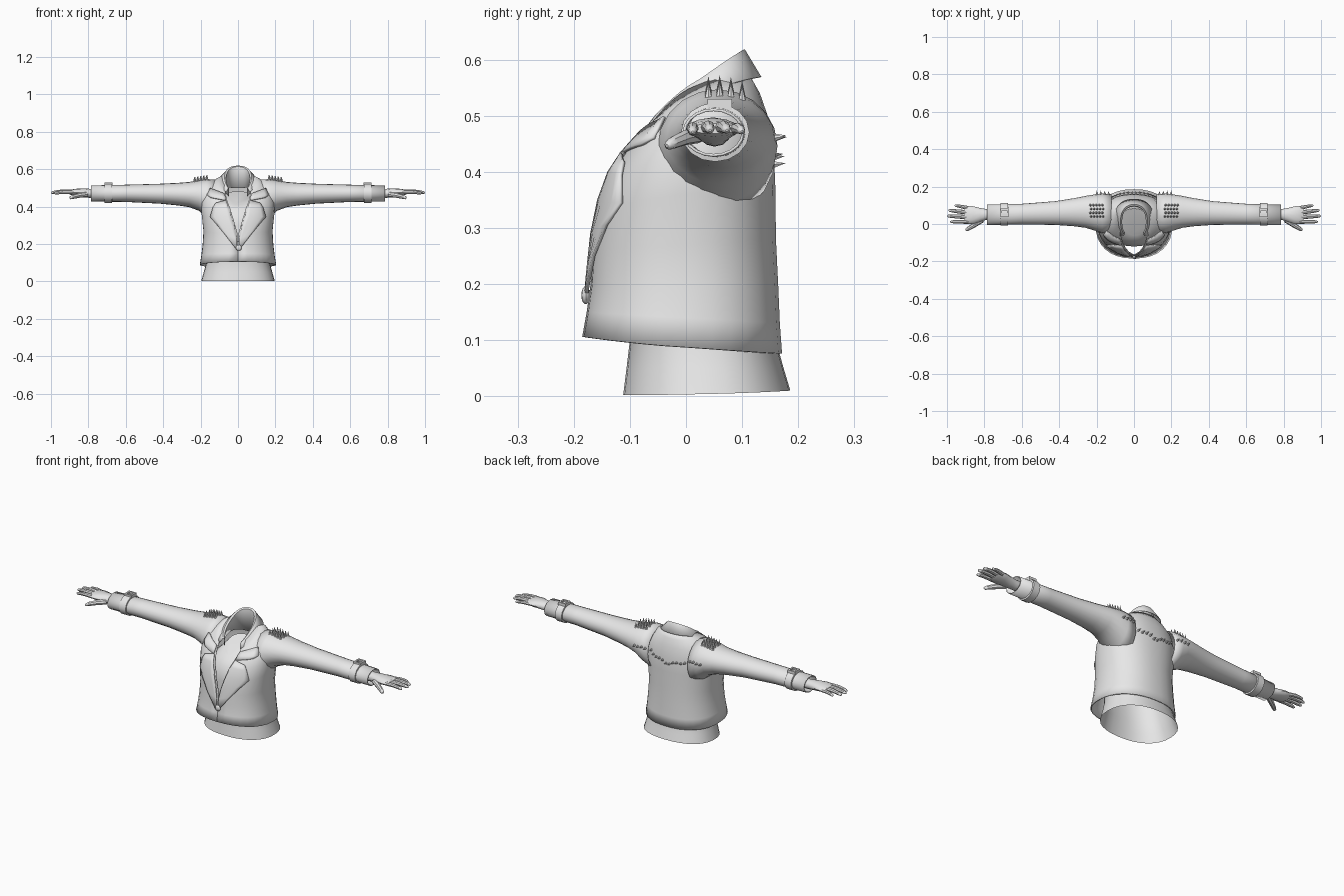
import bpy, bmesh, math, random
from mathutils import Vector
from mathutils.bvhtree import BVHTree

if "Cube" in bpy.data.objects:
    bpy.data.objects.remove(bpy.data.objects["Cube"])

random.seed(3)
cloth = bpy.data.materials.new("plain_grey")
cloth.diffuse_color = (0.8, 0.8, 0.8, 1)
cloth.use_nodes = True
cloth.node_tree.nodes["Principled BSDF"].inputs["Base Color"].default_value = cloth.diffuse_color


def finish(name, bm, mirror=False, thick=0, angle=40):
    me = bpy.data.meshes.new(name)
    bm.to_mesh(me)
    bm.free()
    ob = bpy.data.objects.new(name, me)
    bpy.context.collection.objects.link(ob)
    me.materials.append(cloth)
    if thick:
        m = ob.modifiers.new("thickness", 'SOLIDIFY')
        m.thickness, m.offset = thick, -1
    if mirror:
        ob.modifiers.new("mirror", 'MIRROR').use_mirror_merge = False
    bpy.ops.object.select_all(action='DESELECT')
    ob.select_set(True)
    bpy.context.view_layer.objects.active = ob
    bpy.ops.object.shade_smooth_by_angle(angle=math.radians(angle))
    return ob


def skin(bm, rings, closed=True, cap_start=False, cap_end=False):
    """Join rows of points with quads."""
    rows = [[bm.verts.new(p) for p in r] for r in rings]
    n = len(rows[0])
    for a, b in zip(rows, rows[1:]):
        for j in range(n if closed else n - 1):
            k = (j + 1) % n
            bm.faces.new((a[j], a[k], b[k], b[j]))
    if cap_start:
        bm.faces.new(rows[0][::-1])
    if cap_end:
        bm.faces.new(rows[-1])
    return bm


def spw(v, p):
    return math.copysign(abs(v) ** p, v)


def body_ring(zf, zs, zb, rx, yf, yb, gap=0, n=32, p=0.88):
    """Horizontal section with front, side and back heights and a front gap."""
    a0 = math.asin(min(1, gap / rx) ** (1 / p))
    pts = []
    for j in range(n):
        t = a0 + (2 * math.pi - 2 * a0) * j / ((n - 1) if gap else n)
        c = math.cos(t)
        z = zs + (zb - zf) / 2 * -c + ((zf + zb) / 2 - zs) * c * c
        pts.append((rx * spw(math.sin(t), p), (yf + yb) / 2 - (yb - yf) / 2 * spw(c, p), z))
    return pts


def x_ring(x, y0, y1, z0, z1, n=16):
    """Section across the arm direction."""
    return [(x, (y0 + y1) / 2 + (y1 - y0) / 2 * math.cos(2 * math.pi * j / n),
             (z0 + z1) / 2 + (z1 - z0) / 2 * math.sin(2 * math.pi * j / n)) for j in range(n)]


# Jacket body, open down the front into a V
body = [(.106, .088, .076, .205, -.185, .172, .001), (.15, .14, .13, .196, -.177, .168, .001),
        (.2, .2, .2, .189, -.17, .165, .001), (.26, .27, .28, .185, -.167, .161, .004),
        (.33, .36, .37, .195, -.157, .16, .024), (.39, .43, .44, .197, -.14, .157, .042),
        (.43, .49, .50, .18, -.115, .146, .058), (.455, .535, .54, .13, -.09, .132, .066),
        (.47, .555, .57, .085, -.075, .115, .066)]
bm = skin(bmesh.new(), [body_ring(*r) for r in body], closed=False)
trees = [BVHTree.FromBMesh(bm)]
finish("jacket_body", bm, thick=.006)

# Sleeves
sleeve = [(.12, -.05, .16, .32, .545), (.17, -.05, .163, .345, .547), (.21, -.035, .158, .378, .54),
          (.26, -.02, .15, .397, .532), (.32, -.012, .138, .406, .527), (.42, -.005, .122, .416, .522),
          (.6, -.002, .108, .425, .517), (.785, -.006, .104, .427, .513)]
bm = skin(bmesh.new(), [x_ring(*s, n=20) for s in sleeve])
trees.append(BVHTree.FromBMesh(bm))
finish("sleeve", bm, mirror=True, thick=.005)

# Cuff strap and buckle
strap = [(.672, 0, .104, .426, .514), (.674, -.009, .113, .418, .523),
         (.713, -.009, .113, .418, .523), (.715, 0, .104, .426, .514)]
finish("cuff_strap", skin(bmesh.new(), [x_ring(*s) for s in strap]), mirror=True)


def frame(h, z):
    return [(.693 + sx * h, .06 + sy * h, z) for sx, sy in ((-1, -1), (1, -1), (1, 1), (-1, 1))]


buckle = [frame(.022, .51), frame(.022, .53), frame(.013, .53), frame(.013, .51)]
finish("cuff_buckle", skin(bmesh.new(), buckle), mirror=True)

# Collar: inner stand, fold and turned-down leaf
collar = [(.44, .49, .50, .075, -.06, .085, .05), (.468, .55, .612, .066, -.074, .098, .05),
          (.47, .555, .616, .072, -.078, .104, .052), (.462, .535, .568, .105, -.086, .132, .062)]
finish("collar", skin(bmesh.new(), [body_ring(*r) for r in collar], closed=False), thick=.003)

# Shirt under the jacket
shirt = [(.002, .004, .01, .196, -.112, .186), (.05, .05, .05, .183, -.106, .174),
         (.1, .1, .1, .17, -.1, .16), (.3, .3, .3, .15, -.12, .14),
         (.38, .40, .42, .13, -.1, .125), (.41, .46, .48, .07, -.06, .085)]
finish("shirt", skin(bmesh.new(), [body_ring(*r) for r in shirt], cap_end=True))


def front_y(x, z):
    hits = [t.ray_cast(Vector((x, -1, z)), Vector((0, 1, 0)))[0] for t in trees]
    ys = [h.y for h in hits if h and h.y < .06]
    return min(ys) if ys else .03


# Lapels and collar points draped over the chest
def drape(name, inner, outer, lift, steps=5):
    rows = []
    for a, b in zip(inner, outer):
        row = []
        for k in range(steps + 1):
            x, z = (a[i] + (b[i] - a[i]) * k / steps for i in (0, 1))
            row.append((x, front_y(x, z) - lift, z))
        rows.append(row)
    finish(name, skin(bmesh.new(), rows, closed=False), mirror=True, thick=.006)


drape("lapel", [(.004, .17), (.006, .23), (.018, .29), (.036, .35), (.052, .4), (.064, .435)],
      [(.008, .17), (.07, .25), (.115, .305), (.15, .345), (.135, .395), (.12, .42)], .009)
drape("collar_point", [(.066, .435), (.068, .455), (.07, .47)],
      [(.15, .45), (.165, .462), (.15, .5)], .009)

# Front button
bm = bmesh.new()
bmesh.ops.create_uvsphere(bm, u_segments=12, v_segments=8, radius=.016)
for v in bm.verts:
    v.co = Vector((v.co.x + .004, v.co.y * .5 + front_y(.004, .18) - .006, v.co.z + .18))
finish("front_button", bm)


# Studs
def spike(bm, base, direction, r, h, n=6):
    d = Vector(direction).normalized()
    q = d.to_track_quat('Z', 'Y')
    ring = [bm.verts.new(base + q @ Vector((r * math.cos(2 * math.pi * i / n),
            r * math.sin(2 * math.pi * i / n), -.002))) for i in range(n)]
    tip = bm.verts.new(base + d * h)
    for i in range(n):
        bm.faces.new((ring[i], ring[(i + 1) % n], tip))


bm = bmesh.new()
for i in range(5):
    for j in range(4):
        x, y = .165 + .016 * i + .004 * (j % 2), .04 + .02 * j
        hit, nor, _, _ = trees[1].ray_cast(Vector((x, y, 1)), Vector((0, 0, -1)))
        if hit:
            spike(bm, hit, nor + Vector((0, 0, 1)), .007, .026)
finish("shoulder_spike", bm, mirror=True, angle=20)

bm = bmesh.new()
for i in range(10):
    x = .01 + .021 * i
    z = .41 + .055 * min(1, x / .17) + .006 * math.sin(i * 1.3)
    hits = [t.ray_cast(Vector((x, 1, z)), Vector((0, -1, 0)))[0] for t in trees]
    hits = [h for h in hits if h]
    if hits:
        spike(bm, max(hits, key=lambda h: h.y), (0, 1, .1), .007, .02)
finish("back_stud", bm, mirror=True, angle=20)

# Hand: wrist and palm, then fingers
palm = [(.74, .022, .08, .445, .495), (.79, .022, .08, .446, .495), (.82, .012, .085, .45, .497),
        (.86, .0, .095, .457, .496), (.895, .0, .097, .463, .491), (.905, .006, .092, .468, .486)]
finish("palm", skin(bmesh.new(), [x_ring(*p, n=12) for p in palm], cap_end=True), mirror=True)

digits = [((.885, .086, .476), (.96, .1, .472), .010), ((.89, .062, .479), (.992, .073, .474), .0115),
          ((.89, .037, .479), (1.0, .043, .474), .0115), ((.885, .012, .477), (.983, .012, .471), .011),
          ((.81, .022, .465), (.9, -.034, .446), .014)]
bm = bmesh.new()
for a, b, r in digits:
    a, b = Vector(a), Vector(b)
    q = (b - a).to_track_quat('Z', 'Y')
    rings = []
    for t, s in ((0, 1), (.45, .95), (.8, .8), (.95, .6), (1, .2)):
        arch = Vector((0, 0, .004 * math.sin(math.pi * t)))
        rings.append([a.lerp(b, t) + arch + q @ Vector((r * s * math.cos(k * math.pi / 4),
                      r * s * math.sin(k * math.pi / 4), 0)) for k in range(8)])
    skin(bm, rings, cap_end=True)
finish("fingers", bm, mirror=True)
